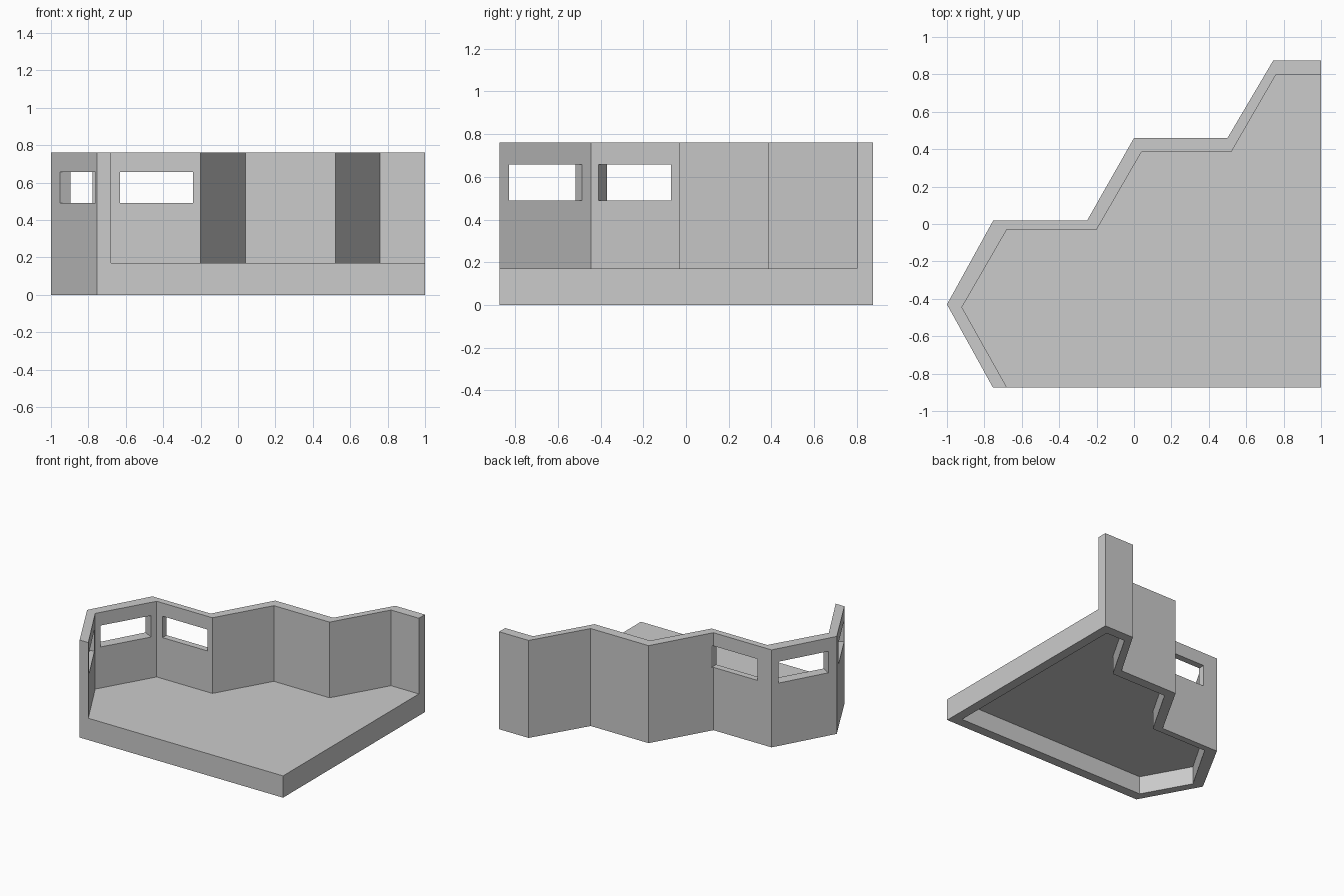
import bpy
import bmesh
from mathutils import Vector

cube = bpy.data.objects.get("Cube")
if cube:
    bpy.data.objects.remove(cube, do_unlink=True)

# Plain grey material
grey = bpy.data.materials.new("plain_grey")
grey.use_nodes = True
colour = (0.6, 0.6, 0.6, 1)
grey.diffuse_color = colour
grey.node_tree.nodes["Principled BSDF"].inputs["Base Color"].default_value = colour

FLOOR, TOP, RIM = 0.17, 0.76, 0.075

# Zigzag wall lines in plan, from the front end round to the back
outer = [(-0.755, -0.873), (-1, -0.43), (-0.752, 0.02), (-0.25, 0.02),
         (0, 0.46), (0.5, 0.46), (0.745, 0.875), (1, 0.875)]
inner = [(-0.68, -0.873), (-0.92, -0.445), (-0.68, -0.03), (-0.2, -0.03),
         (0.04, 0.385), (0.52, 0.385), (0.76, 0.8), (1, 0.8)]


def prism(name, points, low, high):
    """Extrude a plan outline between two heights."""
    bm = bmesh.new()
    base = bm.faces.new([bm.verts.new((x, y, low)) for x, y in points])
    lifted = bmesh.ops.extrude_face_region(bm, geom=[base])["geom"]
    verts = [v for v in lifted if isinstance(v, bmesh.types.BMVert)]
    bmesh.ops.translate(bm, verts=verts, vec=(0, 0, high - low))
    bmesh.ops.recalc_face_normals(bm, faces=bm.faces)
    mesh = bpy.data.meshes.new(name)
    bm.to_mesh(mesh)
    bm.free()
    mesh.materials.append(grey)
    obj = bpy.data.objects.new(name, mesh)
    bpy.context.collection.objects.link(obj)
    return obj


def window(name, start, end):
    """Opening square to the wall, between two points on its inner face."""
    a, b = Vector(start), Vector(end)
    along = (b - a).normalized()
    across = Vector((-along.y, along.x)) * 0.15
    return prism(name, [a - across, b - across, b + across, a + across], 0.49, 0.657)


def cut(target, cutter):
    """Subtract a cutter from the target and discard it."""
    cutter.hide_render = True
    mod = target.modifiers.new("cut", "BOOLEAN")
    mod.operation, mod.solver, mod.object = "DIFFERENCE", "EXACT", cutter
    graph = bpy.context.evaluated_depsgraph_get()
    graph.update()
    target.data = bpy.data.meshes.new_from_object(target.evaluated_get(graph))
    target.modifiers.clear()
    bpy.data.objects.remove(cutter, do_unlink=True)


# Solid block in the shape of the whole outline
body = prism("walled_floor", outer + [(1, -0.873)], 0, TOP)

# Open room above the floor, running past the two open sides
room = [(-0.68, -1.2)] + inner + [(1.2, 0.8), (1.2, -1.2)]
cut(body, prism("room_cutter", room, FLOOR, 1))

# Shallow hollow under the floor, leaving a rim all round
front = -0.873 + RIM
hollow = [(-0.722, front)] + inner[1:-1] + [(1 - RIM, 0.8), (1 - RIM, front)]
cut(body, prism("hollow_cutter", hollow, -0.2, 0.14))

# Window openings in the first three walls
for start, end in [((-0.704, -0.83), (-0.897, -0.487)),
                   ((-0.90, -0.41), (-0.703, -0.07)),
                   ((-0.63, -0.03), (-0.24, -0.03))]:
    cut(body, window("window_cutter", start, end))
